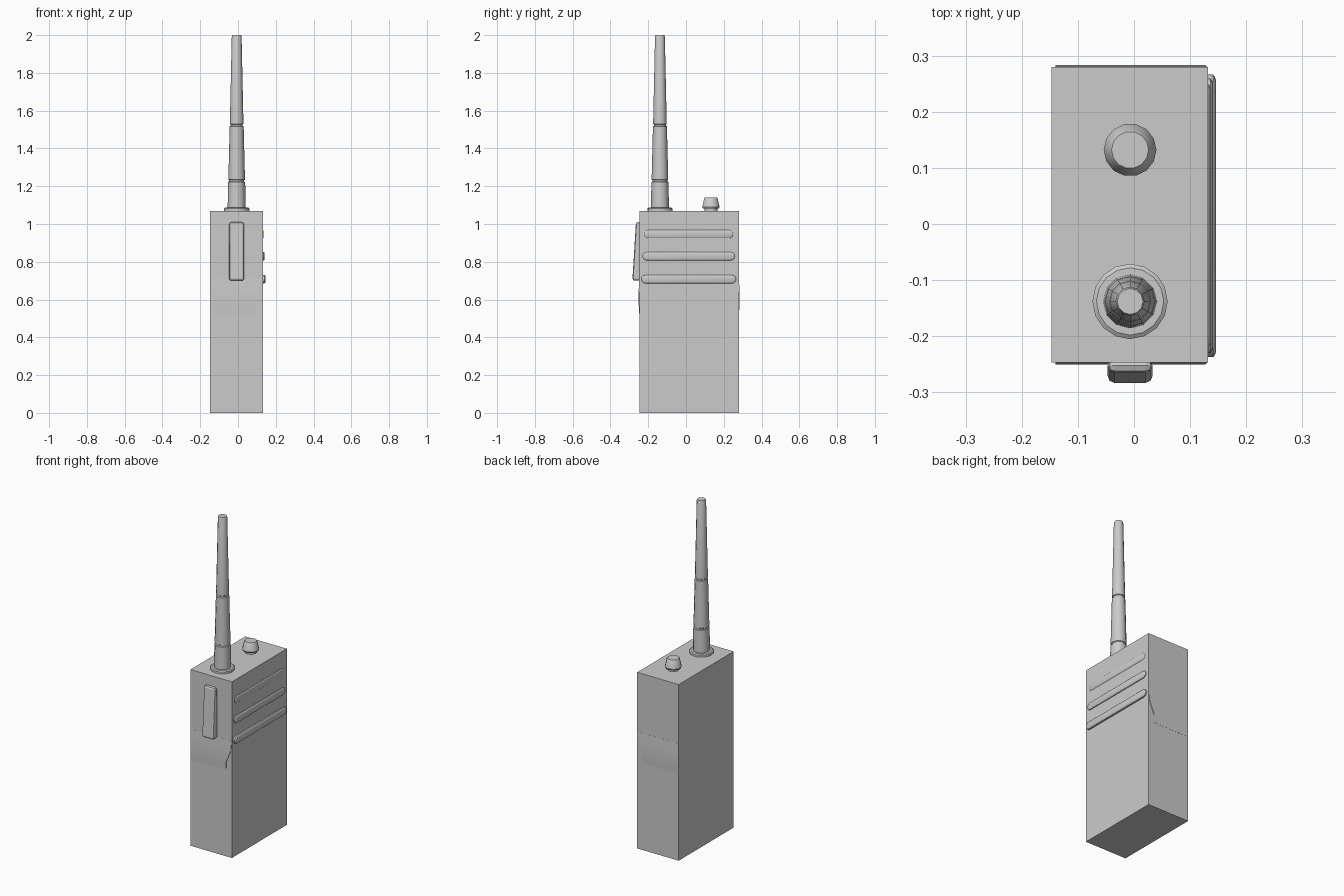
import bpy, math

if "Cube" in bpy.data.objects:
    bpy.data.objects.remove(bpy.data.objects["Cube"])


def mesh_object(name, verts, faces, smooth=None):
    mesh = bpy.data.meshes.new(name)
    mesh.from_pydata(verts, [], faces)
    mesh.update()
    obj = bpy.data.objects.new(name, mesh)
    bpy.context.collection.objects.link(obj)
    bpy.ops.object.select_all(action='DESELECT')
    obj.select_set(True)
    bpy.context.view_layer.objects.active = obj
    bpy.ops.object.mode_set(mode='EDIT')
    bpy.ops.mesh.select_all(action='SELECT')
    bpy.ops.mesh.normals_make_consistent(inside=False)
    bpy.ops.object.mode_set(mode='OBJECT')
    if smooth:
        bpy.ops.object.shade_smooth_by_angle(angle=math.radians(smooth))
    return obj


def loft(name, rings, smooth=None):
    """Skin a stack of equal-length closed rings and cap both ends."""
    n = len(rings[0])
    verts = [p for ring in rings for p in ring]
    faces = [(r * n + i, r * n + (i + 1) % n, (r + 1) * n + (i + 1) % n, (r + 1) * n + i)
             for r in range(len(rings) - 1) for i in range(n)]
    faces += [tuple(range(n)), tuple(range(len(verts) - n, len(verts)))]
    return mesh_object(name, verts, faces, smooth)


def turned(name, x, y, profile, sides):
    rings = [[(x + r * math.cos(2 * math.pi * i / sides),
               y + r * math.sin(2 * math.pi * i / sides), z) for i in range(sides)]
             for r, z in profile]
    return loft(name, rings, 35)


def stadium(x, y0, y1, z, r, steps=6):
    pts = []
    for centre, start in ((y1 - r, -90), (y0 + r, 90)):
        for i in range(steps + 1):
            a = math.radians(start + 180 * i / steps)
            pts.append((x, centre + r * math.cos(a), z + r * math.sin(a)))
    return pts


# Main case
X0, X1, Y0, Y1, H = -0.147, 0.132, -0.247, 0.280, 1.07
loft("case", [[(X0, Y0, z), (X1, Y0, z), (X1, Y1, z), (X0, Y1, z)] for z in (0, H)])

# Antenna with two grooves, and its collar
CX, AY = -0.007, -0.138
turned("antenna_collar", CX, AY, [(0.067, H - 0.01), (0.067, 1.082), (0.06, 1.087)], 16)
turned("antenna", CX, AY, [
    (0.048, 1.08), (0.045, 1.222), (0.040, 1.225), (0.040, 1.232), (0.044, 1.235),
    (0.037, 1.517), (0.032, 1.520), (0.032, 1.527), (0.036, 1.53),
    (0.026, 1.992), (0.023, 2.0)], 12)

# Volume knob on a short stem
KY = 0.132
turned("knob_stem", CX, KY, [(0.034, H - 0.01), (0.034, 1.09)], 12)
turned("knob", CX, KY, [(0.043, 1.082), (0.047, 1.09), (0.036, 1.136), (0.033, 1.14)], 14)

# Talk button: wedge profile, thicker at its lower end
side = [(-0.24, 0.70), (-0.284, 0.70), (-0.265, 1.01), (-0.24, 1.01)]
button = loft("talk_button", [[(x, y, z) for y, z in side] for x in (-0.047, 0.033)])
bevel = button.modifiers.new("round_edges", 'BEVEL')
bevel.width = 0.014
bevel.segments = 2

# Three grip ribs, longer and prouder towards the bottom
for i, (y0, y1, z, out) in enumerate([(-0.222, 0.251, 0.946, 0.136),
                                      (-0.230, 0.259, 0.829, 0.141),
                                      (-0.237, 0.266, 0.708, 0.146)]):
    rings = [stadium(x, y0 + d, y1 - d, z, 0.022 - d)
             for x, d in ((X1 - 0.005, 0), (out - 0.005, 0), (out - 0.002, 0.003), (out, 0.009))]
    loft(f"grip_rib_{i + 1}", rings, 40)

# Shallow swellings on the front and back faces
rows = [(0.71, 0.130, 0.0003), (0.65, 0.127, 0.0035), (0.61, 0.110, 0.0038),
        (0.575, 0.095, 0.0035), (0.525, 0.095, 0.0008)]
for name, face, sign in (("front_swelling", Y0, -1), ("back_swelling", Y1, 1)):
    rings = [[(-0.14, face - sign * 0.005, z), (x, face - sign * 0.005, z),
              (x, face + sign * d, z), (-0.14, face + sign * d, z)] for z, x, d in rows]
    loft(name, rings, 35)
